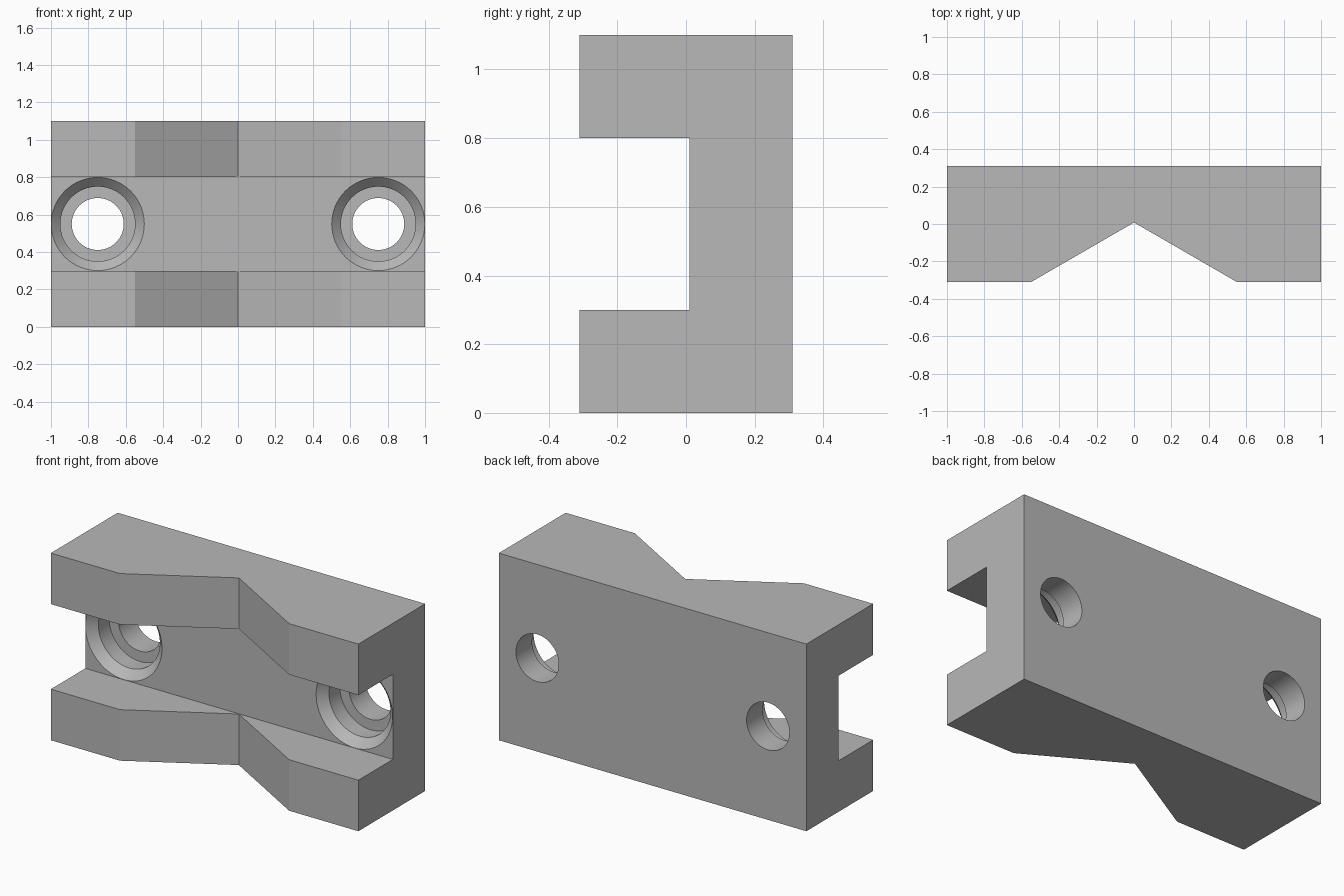
import bpy, bmesh, math
from mathutils import Matrix

cube = bpy.data.objects.get("Cube")
if cube:
    bpy.data.objects.remove(cube, do_unlink=True)

grey = bpy.data.materials.new("plain_grey")
grey.use_nodes = True
colour = (0.48, 0.48, 0.48, 1)
grey.diffuse_color = colour
grey.node_tree.nodes["Principled BSDF"].inputs["Base Color"].default_value = colour

HEIGHT, BACK, FLOOR = 1.1, 0.31, 0.01


def finish(name, bm):
    bmesh.ops.recalc_face_normals(bm, faces=bm.faces)
    mesh = bpy.data.meshes.new(name)
    bm.to_mesh(mesh)
    bm.free()
    mesh.materials.append(grey)
    obj = bpy.data.objects.new(name, mesh)
    bpy.context.collection.objects.link(obj)
    return obj


def prism(name, outline, height):
    bm = bmesh.new()
    face = bm.faces.new([bm.verts.new((x, y, 0)) for x, y in outline])
    extruded = bmesh.ops.extrude_face_region(bm, geom=[face])["geom"]
    top = [v for v in extruded if isinstance(v, bmesh.types.BMVert)]
    bmesh.ops.translate(bm, verts=top, vec=(0, 0, height))
    return finish(name, bm)


def hole_cutter(name, x, profile, sides=64):
    # Rings of (radius, y) joined into a stepped plug
    bm = bmesh.new()
    rings = []
    for r, y in profile:
        angles = [math.tau * i / sides for i in range(sides)]
        rings.append([bm.verts.new((x + r * math.cos(a), y, 0.55 + r * math.sin(a)))
                      for a in angles])
    for a, b in zip(rings, rings[1:]):
        for i in range(sides):
            j = (i + 1) % sides
            bm.faces.new((a[i], a[j], b[j], b[i]))
    bm.faces.new(rings[0])
    bm.faces.new(rings[-1])
    return finish(name, bm)


def cut(target, cutter):
    mod = target.modifiers.new(cutter.name, 'BOOLEAN')
    mod.operation = 'DIFFERENCE'
    mod.solver = 'EXACT'
    mod.object = cutter
    bpy.context.view_layer.objects.active = target
    bpy.ops.object.modifier_apply(modifier=mod.name)
    bpy.data.objects.remove(cutter, do_unlink=True)


# Block with the V notch in its front
block = prism("clamp_block", [(-1, BACK), (-1, -BACK), (-0.55, -BACK), (0, 0.008),
                              (0.55, -BACK), (1, -BACK), (1, BACK)], HEIGHT)

# Horizontal slot across the front
slot = prism("slot_cutter", [(-1.2, -0.5), (1.2, -0.5), (1.2, FLOOR), (-1.2, FLOOR)], 0.5)
slot.data.transform(Matrix.Translation((0, 0, 0.3)))
cut(block, slot)

# Chamfered, counterbored bolt holes
bolt_profile = [(0.249, -0.02), (0.249, FLOOR), (0.2, 0.06), (0.2, 0.16),
                (0.139, 0.16), (0.139, 0.4)]
for side, x in (("left", 0.75), ("right", -0.75)):
    cut(block, hole_cutter(side + "_hole_cutter", x, bolt_profile))

# Smooth hole walls, crisp edges
bpy.ops.object.select_all(action='DESELECT')
block.select_set(True)
bpy.context.view_layer.objects.active = block
bpy.ops.object.shade_smooth_by_angle(angle=math.radians(20))
